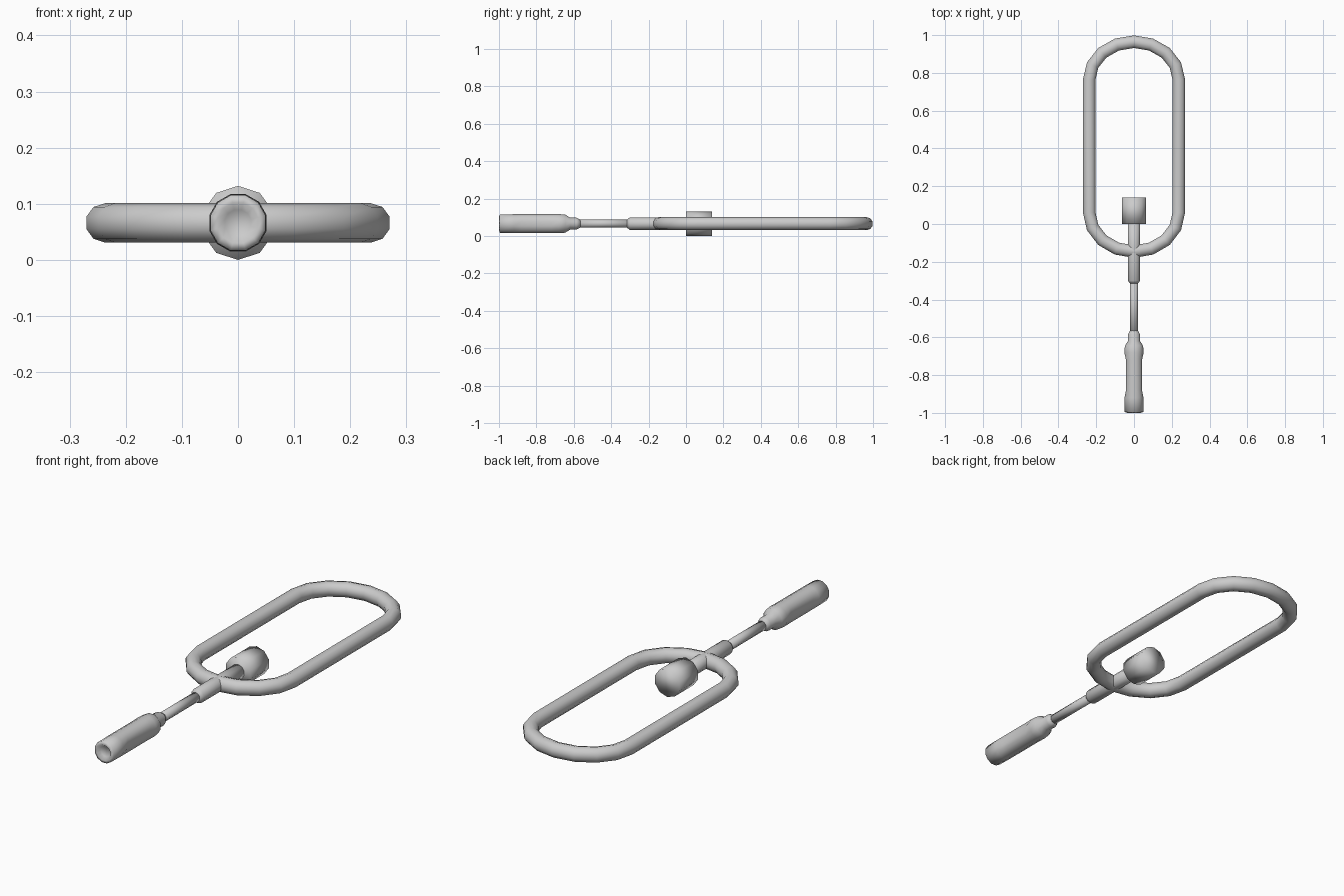
import bpy, bmesh, math
from mathutils import Vector

cube = bpy.data.objects.get("Cube")
if cube:
    bpy.data.objects.remove(cube)

AXIS_Z = 0.066

steel = bpy.data.materials.new("grey steel")
steel.use_nodes = True
steel.diffuse_color = (0.6, 0.6, 0.6, 1)
steel.node_tree.nodes["Principled BSDF"].inputs["Base Color"].default_value = (0.6, 0.6, 0.6, 1)


def make_object(name, loops, closed):
    """Skin a list of vertex loops; a closed strip joins last to first, an open one is capped."""
    bm = bmesh.new()
    rings = [[bm.verts.new(p) for p in loop] for loop in loops]
    pairs = list(zip(rings, rings[1:]))
    if closed:
        pairs.append((rings[-1], rings[0]))
    for a, b in pairs:
        for i in range(len(a)):
            j = (i + 1) % len(a)
            bm.faces.new((a[i], a[j], b[j], b[i]))
    if not closed:
        bm.faces.new(rings[0])
        bm.faces.new(rings[-1])
    bmesh.ops.recalc_face_normals(bm, faces=bm.faces)
    for f in bm.faces:
        f.smooth = True
    mesh = bpy.data.meshes.new(name)
    bm.to_mesh(mesh)
    bm.free()
    mesh.materials.append(steel)
    obj = bpy.data.objects.new(name, mesh)
    bpy.context.collection.objects.link(obj)
    return obj


def circle(y, r, sides, flat=1.0):
    """Cross-section around the long axis, optionally flattened at the sides."""
    loop = []
    for i in range(sides):
        a = math.tau * (i + 0.5) / sides
        x = max(-flat * r, min(flat * r, r * math.cos(a)))
        loop.append((x, y, AXIS_Z + r * math.sin(a)))
    return loop


def turned(name, profile, sides):
    return make_object(name, [circle(y, r, sides, *f) for y, r, *f in profile], False)


# Elongated ring: two half ellipses joined by straight sides
HALF_WIDTH, TUBE, STEPS, SIDES = 0.237, 0.035, 8, 10
path = []
for centre, reach, start in ((0.765, 0.2, 0), (0.06, 0.206, math.pi)):
    for i in range(STEPS + 1):
        a = start + math.pi * i / STEPS
        point = Vector((HALF_WIDTH * math.cos(a), centre + reach * math.sin(a), AXIS_Z))
        normal = Vector((math.cos(a) / HALF_WIDTH, math.sin(a) / reach, 0)).normalized()
        path.append((point, normal))
loops = []
for point, normal in path:
    angles = [math.tau * (k + 0.5) / SIDES for k in range(SIDES)]
    loops.append([point + TUBE * (normal * math.cos(a) + Vector((0, 0, math.sin(a)))) for a in angles])
make_object("oval_ring", loops, True)

# Grip with side flats, a dished end and a stepped neck
turned("grip", [(-0.985, 0.024), (-1.0, 0.037), (-0.995, 0.051), (-0.92, 0.052),
                (-0.88, 0.052, 0.82), (-0.72, 0.052, 0.82), (-0.68, 0.053),
                (-0.645, 0.05), (-0.62, 0.033), (-0.585, 0.033), (-0.565, 0.022)], 12)

# Thin shaft and the thicker sleeve that runs through the ring
turned("shaft", [(-0.6, 0.022), (-0.28, 0.022)], 10)
turned("sleeve", [(-0.315, 0.022), (-0.3, 0.034), (-0.17, 0.034), (-0.13, 0.034), (0.02, 0.034)], 10)

# End knob inside the ring
turned("knob", [(0.0, 0.066), (0.14, 0.066)], 10)
